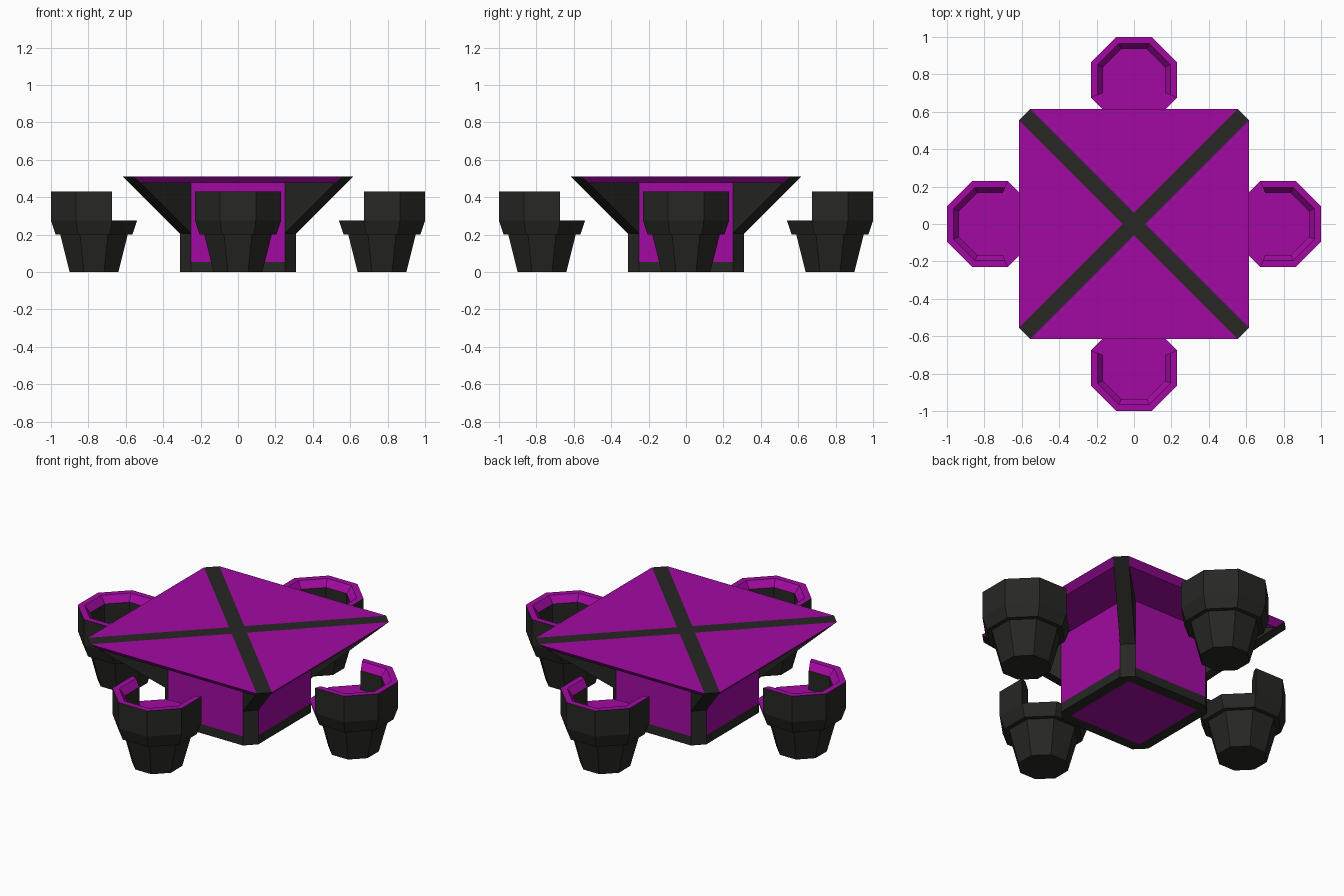
import bpy, bmesh
from math import cos, sin, pi, radians
from mathutils import Matrix, Vector

if "Cube" in bpy.data.objects:
    bpy.data.objects.remove(bpy.data.objects["Cube"])


def material(name, rgb):
    m = bpy.data.materials.new(name)
    m.diffuse_color = (*rgb, 1)
    m.use_nodes = True
    m.node_tree.nodes["Principled BSDF"].inputs["Base Color"].default_value = m.diffuse_color
    return m


BLACK, PURPLE = 0, 1
MATS = [material("black", (0.02, 0.02, 0.018)), material("purple", (0.36, 0.003, 0.36))]


def finish(bm, name, matrix=Matrix()):
    bmesh.ops.remove_doubles(bm, verts=bm.verts, dist=1e-5)
    bmesh.ops.recalc_face_normals(bm, faces=bm.faces)
    me = bpy.data.meshes.new(name)
    bm.to_mesh(me)
    bm.free()
    for m in MATS:
        me.materials.append(m)
    ob = bpy.data.objects.new(name, me)
    ob.matrix_world = matrix
    bpy.context.collection.objects.link(ob)
    return ob


def face(bm, pts, mat):
    f = bm.faces.new([bm.verts.new(p) for p in pts])
    f.material_index = mat


def loft(bm, rings, mats, closed=True):
    """Skin successive rings; mats gives a material per (ring step, side)."""
    n = len(rings[0])
    for k in range(len(rings) - 1):
        a, b = rings[k], rings[k + 1]
        for i in range(n if closed else n - 1):
            j = (i + 1) % n
            face(bm, [a[i], a[j], b[j], b[i]], mats(k, i))


C = 0.06  # corner chamfer


def chamfered(h, z):
    """Square outline with cut corners; odd sides are the cuts."""
    c = h - C
    pts = [(-c, -h), (c, -h), (h, -c), (h, c), (c, h), (-c, h), (-h, c), (-h, -c)]
    return [(x, y, z) for x, y in pts]


def square(h, z):
    return [(-h, -h, z), (h, -h, z), (h, h, z), (-h, h, z)]


# Pedestal foot, with an inset purple panel underneath
bm = bmesh.new()
low, high = chamfered(0.31, 0), chamfered(0.31, 0.055)
loft(bm, [low, high], lambda k, i: BLACK)
face(bm, high, BLACK)
panel = square(0.245, 0)
face(bm, panel, PURPLE)
for q in range(4):
    face(bm, [low[2 * q], low[2 * q + 1], panel[(q + 1) % 4], panel[q]], BLACK)
    face(bm, [low[2 * q + 1], low[(2 * q + 2) % 8], panel[(q + 1) % 4]], BLACK)
finish(bm, "pedestal_foot")

# Pedestal: purple panels between black corner posts
bm = bmesh.new()
low, high = chamfered(0.31, 0.055), chamfered(0.31, 0.475)
loft(bm, [low, high], lambda k, i: BLACK if i % 2 else PURPLE)
face(bm, low, BLACK)
face(bm, high, PURPLE)
finish(bm, "pedestal")

# Tabletop: sloped rim, purple quarters and a black cross
bm = bmesh.new()
low, high = chamfered(0.58, 0.475), chamfered(0.615, 0.51)
loft(bm, [low, high], lambda k, i: BLACK if i % 2 else PURPLE)
face(bm, low, PURPLE)
hub = [(0, -C, 0.51), (C, 0, 0.51), (0, C, 0.51), (-C, 0, 0.51)]
face(bm, hub, BLACK)
for q in range(4):
    a, b, c = high[2 * q], high[2 * q + 1], high[(2 * q + 2) % 8]
    face(bm, [a, b, hub[q]], PURPLE)
    face(bm, [b, c, hub[(q + 1) % 4], hub[q]], BLACK)
finish(bm, "tabletop")

# Diagonal braces under the four table corners
for q in range(4):
    bm = bmesh.new()
    prof = [(0.31, 0.205), (0.58, 0.475), (0.31, 0.475)]
    sides = [[(h, h - C, z) for h, z in prof], [(h - C, h, z) for h, z in prof]]
    loft(bm, sides, lambda k, i: BLACK)
    for s in sides:
        face(bm, s, BLACK)
    finish(bm, f"corner_brace_{q + 1}", Matrix.Rotation(q * pi / 2, 4, 'Z'))


def octa(apothem, z):
    r = apothem / cos(pi / 8)
    return [(r * cos(t), r * sin(t), z)
            for t in (radians(112.5 + 45 * i) for i in range(8))]


# Four seats; each is modelled with its back towards -y
for q in range(4):
    place = Matrix.Rotation(q * pi / 2, 4, 'Z') @ Matrix.Translation((0, -0.77, 0))

    # Tapered foot and cup with a purple seat surface
    bm = bmesh.new()
    rings = [octa(0.13, 0), octa(0.18, 0.2), octa(0.205, 0.2), octa(0.23, 0.275)]
    loft(bm, rings, lambda k, i: BLACK)
    face(bm, rings[0], BLACK)
    face(bm, rings[-1], PURPLE)
    finish(bm, f"seat_{q + 1}", place)

    # Wrap-around back: five of the eight sides, purple rim bevelled inward
    bm = bmesh.new()
    prof = [(0.23, 0.275), (0.23, 0.43), (0.195, 0.43), (0.165, 0.39), (0.165, 0.275)]
    # the two vertices beside the open table side are dropped
    rings = [octa(a, z)[1:7] for a, z in prof]
    loft(bm, rings, lambda k, i: PURPLE if k in (1, 2) else BLACK, closed=False)
    loft(bm, [rings[-1], rings[0]], lambda k, i: BLACK, closed=False)
    for e in (0, -1):
        face(bm, [r[e] for r in rings], BLACK)
    finish(bm, f"seat_back_{q + 1}", place)
